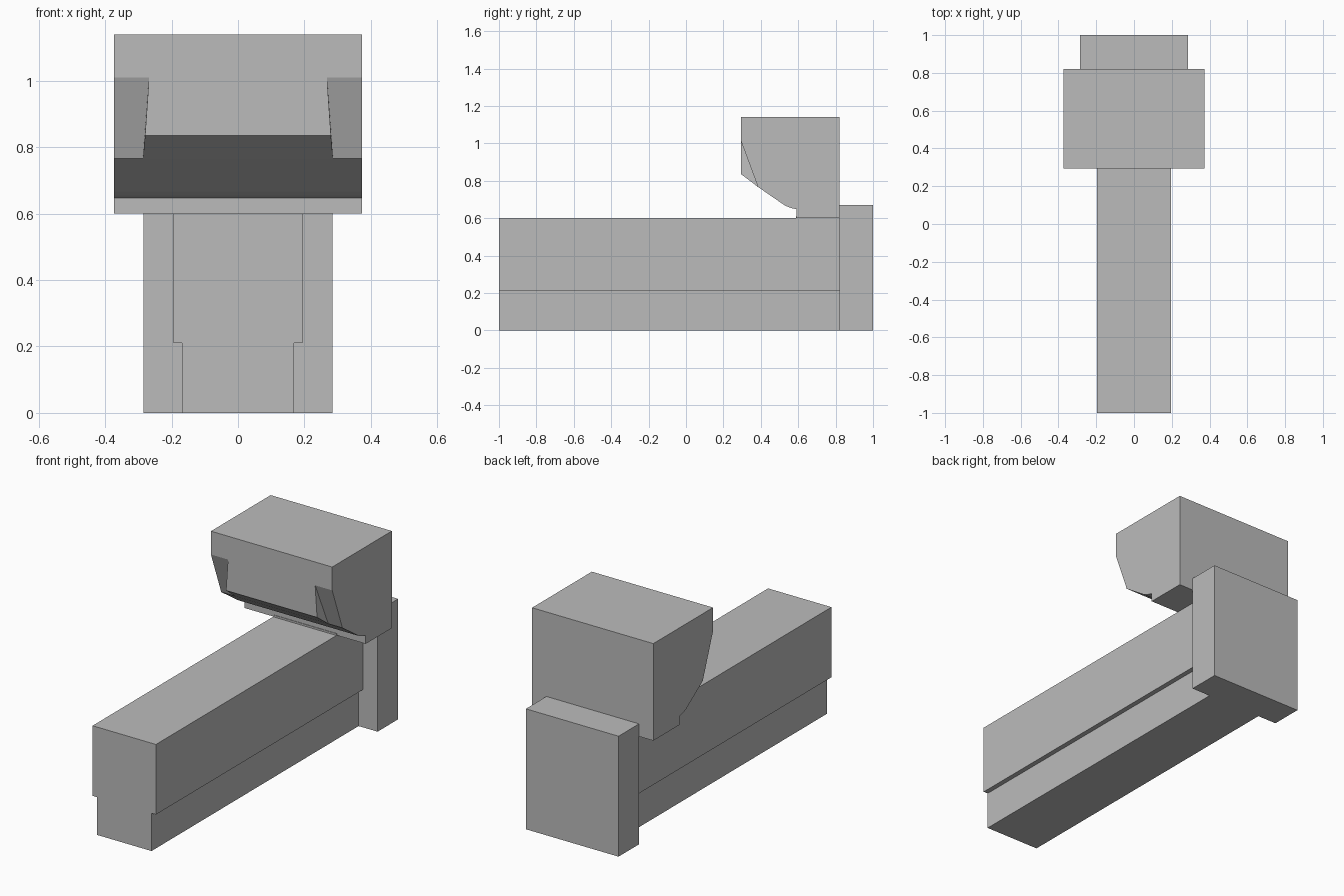
import bpy
import bmesh

cube = bpy.data.objects.get("Cube")
if cube:
    bpy.data.objects.remove(cube, do_unlink=True)

grey = bpy.data.materials.new("plain_grey")
grey.use_nodes = True
colour = (0.5, 0.5, 0.5, 1)
grey.diffuse_color = colour
grey.node_tree.nodes["Principled BSDF"].inputs["Base Color"].default_value = colour


def make_object(name, near, far):
    """Join two matching outlines into a closed solid."""
    bm = bmesh.new()
    a = [bm.verts.new(p) for p in near]
    b = [bm.verts.new(p) for p in far]
    bm.faces.new(a)
    bm.faces.new(b[::-1])
    for i in range(len(a)):
        j = (i + 1) % len(a)
        bm.faces.new((a[j], a[i], b[i], b[j]))
    bmesh.ops.recalc_face_normals(bm, faces=bm.faces)
    mesh = bpy.data.meshes.new(name)
    bm.to_mesh(mesh)
    bm.free()
    mesh.materials.append(grey)
    obj = bpy.data.objects.new(name, mesh)
    bpy.context.collection.objects.link(obj)


def along_y(name, half_profile, y0, y1):
    """Mirror a right-hand (x, z) profile and extrude it along y."""
    outline = half_profile + [(-x, z) for x, z in reversed(half_profile)]
    make_object(name, [(x, y0, z) for x, z in outline],
                [(x, y1, z) for x, z in outline])


def across_x(name, points):
    """Span a (half width, y, z) side profile from left to right."""
    make_object(name, [(w, y, z) for w, y, z in points],
                [(-w, y, z) for w, y, z in points])


# Long beam with a narrower foot
along_y("beam", [(0.168, 0), (0.168, 0.21), (0.195, 0.21), (0.195, 0.6)], -1, 0.82)

# Upright plate at the back
along_y("back_plate", [(0.285, 0), (0.285, 0.67)], 0.82, 1)

# Overhanging head with a sloped underside
head_profile = [(0.295, 1.14), (0.295, 1.01), (0.385, 0.767), (0.53, 0.667),
                (0.56, 0.655), (0.59, 0.648), (0.59, 0.6), (0.82, 0.6), (0.82, 1.14)]
across_x("head", [(0.373, y, z) for y, z in head_profile])

# Central nose standing forward between the cut-back cheeks
across_x("head_nose", [(0.268, 0.295, 1.01), (0.28, 0.295, 0.835), (0.286, 0.385, 0.767)])

# Thin seat where the head meets the beam
along_y("head_seat", [(0.195, 0.595), (0.195, 0.61)], 0.587, 0.8)
